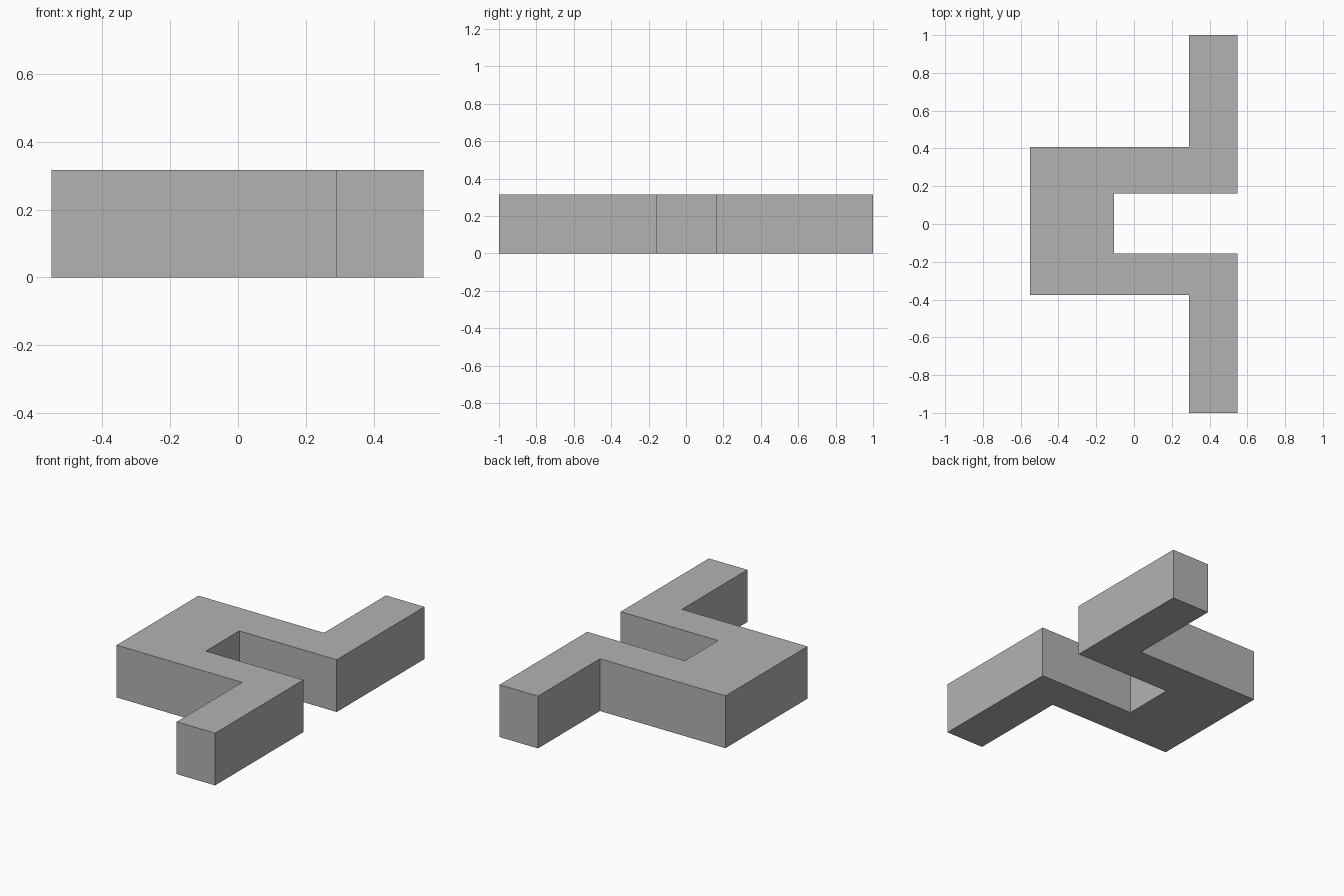
import bpy
import bmesh

cube = bpy.data.objects.get("Cube")
if cube:
    bpy.data.objects.remove(cube, do_unlink=True)

HEIGHT = 0.316

# Plain grey material
grey = bpy.data.materials.new("plain_grey")
grey.use_nodes = True
colour = (0.45, 0.45, 0.45, 1)
grey.diffuse_color = colour
grey.node_tree.nodes["Principled BSDF"].inputs["Base Color"].default_value = colour

# Bracket outline: a U-shaped body with a straight flange on each arm
outline = [
    (-0.55, -0.375), (0.29, -0.375), (0.29, -1), (0.547, -1),
    (0.547, -0.157), (-0.105, -0.157), (-0.105, 0.162), (0.547, 0.162),
    (0.547, 1), (0.29, 1), (0.29, 0.408), (-0.55, 0.408),
]


def extrude_profile(name, points, height, material):
    bm = bmesh.new()
    base = bm.faces.new([bm.verts.new((x, y, 0)) for x, y in points])
    top = bmesh.ops.extrude_face_region(bm, geom=[base], use_keep_orig=True)
    verts = [g for g in top["geom"] if isinstance(g, bmesh.types.BMVert)]
    bmesh.ops.translate(bm, verts=verts, vec=(0, 0, height))
    bmesh.ops.recalc_face_normals(bm, faces=bm.faces)
    mesh = bpy.data.meshes.new(name)
    bm.to_mesh(mesh)
    bm.free()
    mesh.materials.append(material)
    obj = bpy.data.objects.new(name, mesh)
    bpy.context.collection.objects.link(obj)
    return obj


extrude_profile("flanged_bracket", outline, HEIGHT, grey)
